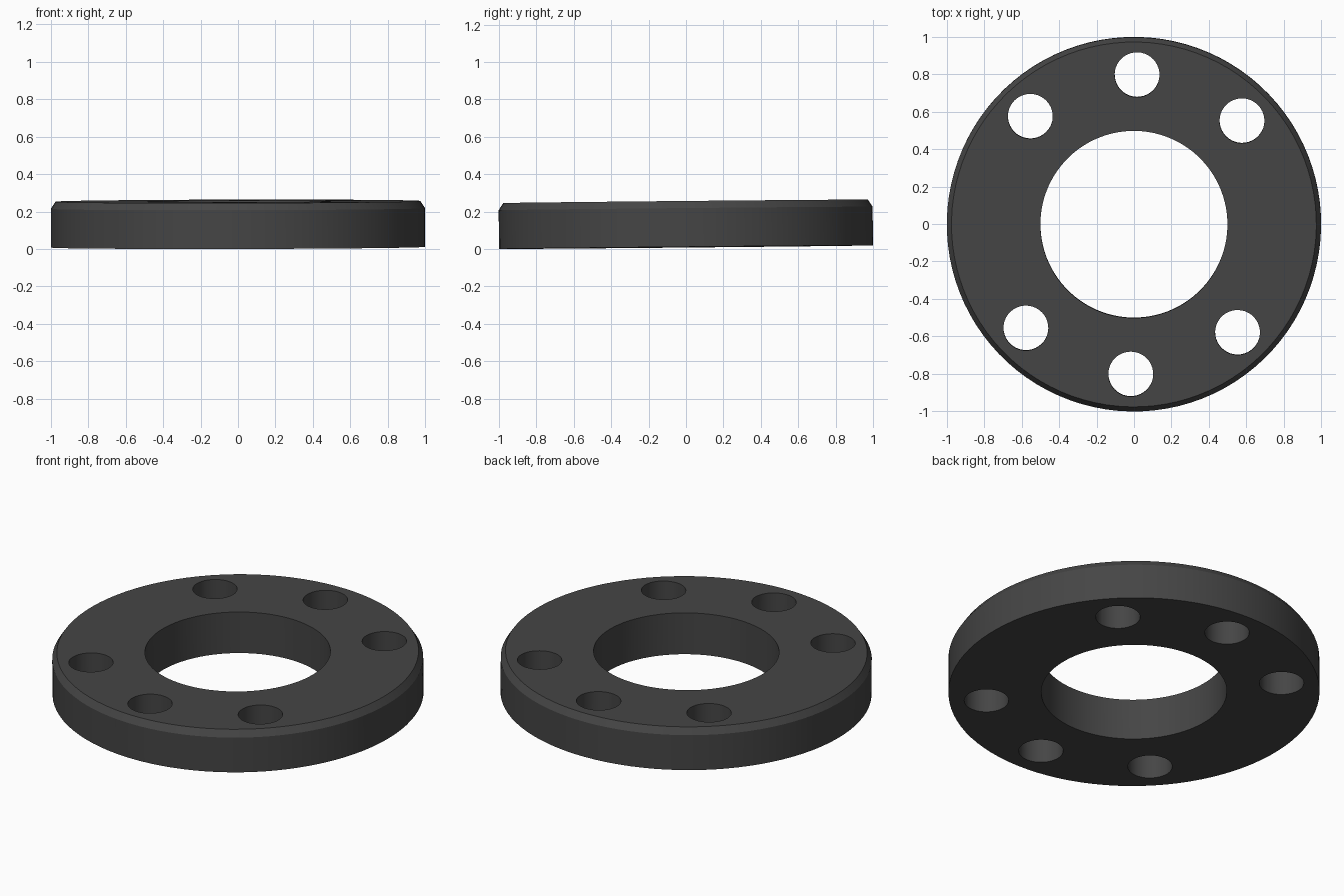
import bpy, bmesh, math
from mathutils import Matrix, Vector

if "Cube" in bpy.data.objects:
    bpy.data.objects.remove(bpy.data.objects["Cube"])

T = 0.245         # plate thickness
CH_R, CH_Z = 0.025, 0.038   # top rim chamfer


def new_object(name, bm):
    bmesh.ops.recalc_face_normals(bm, faces=bm.faces)
    mesh = bpy.data.meshes.new(name)
    bm.to_mesh(mesh)
    bm.free()
    obj = bpy.data.objects.new(name, mesh)
    bpy.context.collection.objects.link(obj)
    return obj


# Flange ring: closed profile swept around z
profile = [(0.5, 0), (1, 0), (1, T - CH_Z), (1 - CH_R, T), (0.5, T)]
SEG = 96
bm = bmesh.new()
rings = []
for i in range(SEG):
    a = 2 * math.pi * i / SEG
    rings.append([bm.verts.new((r * math.cos(a), r * math.sin(a), z)) for r, z in profile])
n = len(profile)
for i in range(SEG):
    p, q = rings[i], rings[(i + 1) % SEG]
    for j in range(n):
        k = (j + 1) % n
        bm.faces.new((p[j], q[j], q[k], p[k]))
flange = new_object("flange_ring", bm)

# Six bolt hole cutters
bm = bmesh.new()
for deg in (45, 90, 135, 225, 270, 315):
    a = math.radians(deg)
    bmesh.ops.create_cone(bm, cap_ends=True, segments=40, radius1=0.12, radius2=0.12, depth=0.6,
                          matrix=Matrix.Translation((0.8 * math.cos(a), 0.8 * math.sin(a), T / 2)))
cutter = new_object("bolt_hole_cutter", bm)

mod = flange.modifiers.new("bolt_holes", 'BOOLEAN')
mod.operation = 'DIFFERENCE'
mod.solver = 'EXACT'
mod.object = cutter
bpy.context.view_layer.objects.active = flange
flange.select_set(True)
bpy.ops.object.modifier_apply(modifier=mod.name)
bpy.data.objects.remove(cutter)

# Slight tilt and turn, lowest point resting on z = 0
turn = (Matrix.Rotation(0.0095, 4, 'X') @ Matrix.Rotation(-0.002, 4, 'Y')
        @ Matrix.Rotation(math.radians(-1.2), 4, 'Z'))
flange.data.transform(turn)
low = min(v.co.z for v in flange.data.vertices)
flange.data.transform(Matrix.Translation(Vector((0, 0, -low))))

# Smooth walls, sharp rims
bpy.ops.object.shade_smooth_by_angle(angle=math.radians(25))

# Dark grey finish
mat = bpy.data.materials.new("dark_steel")
mat.diffuse_color = (0.06, 0.06, 0.06, 1)
mat.use_nodes = True
mat.node_tree.nodes["Principled BSDF"].inputs["Base Color"].default_value = mat.diffuse_color
flange.data.materials.clear()
flange.data.materials.append(mat)
